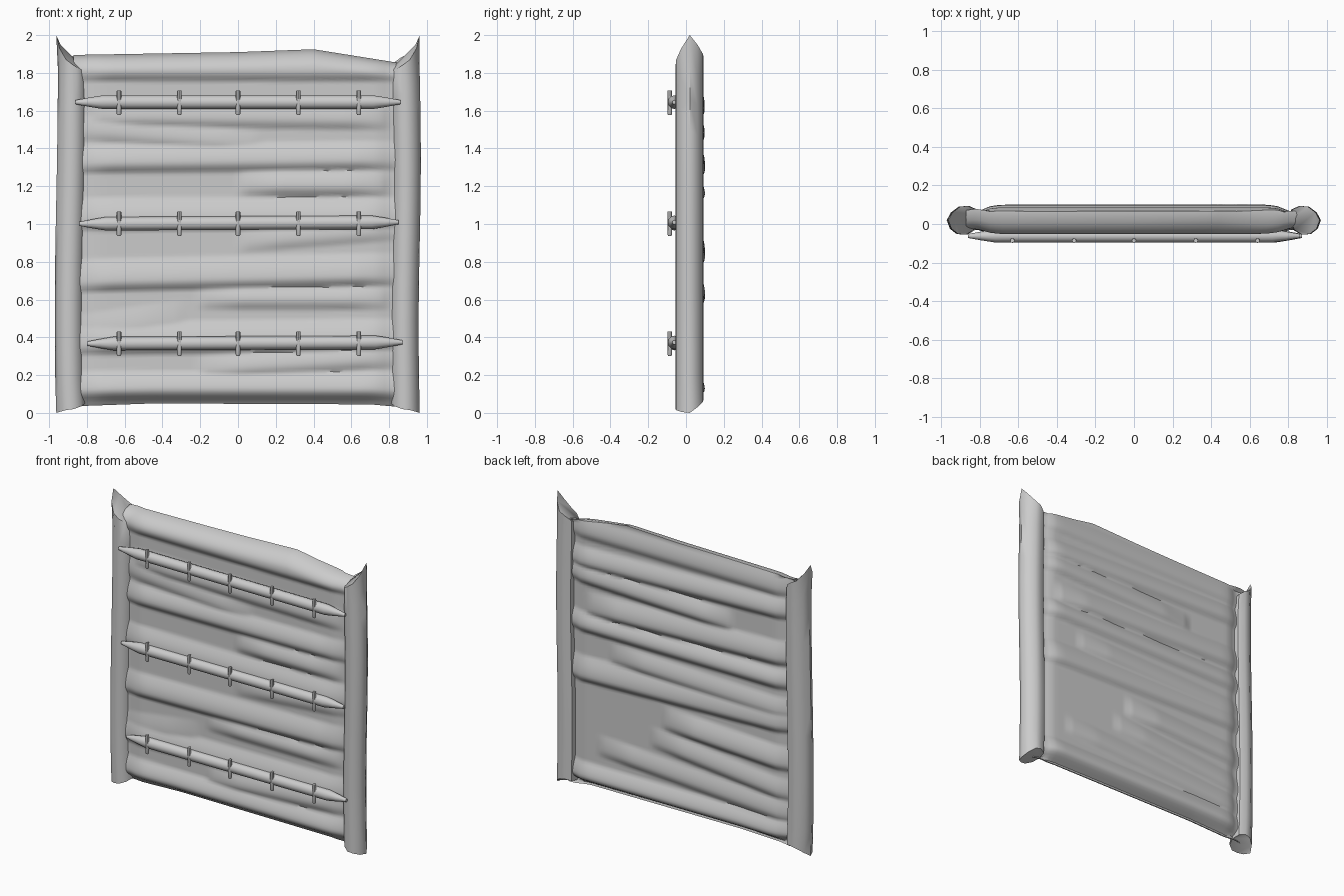
import bpy, bmesh, math

if "Cube" in bpy.data.objects:
    bpy.data.objects.remove(bpy.data.objects["Cube"])

grey = bpy.data.materials.new("plain grey")
grey.diffuse_color = (0.6, 0.6, 0.6, 1)
grey.use_nodes = True
grey.node_tree.nodes["Principled BSDF"].inputs["Base Color"].default_value = grey.diffuse_color


def finish(name, bm, angle=40):
    bmesh.ops.recalc_face_normals(bm, faces=bm.faces)
    me = bpy.data.meshes.new(name)
    bm.to_mesh(me)
    bm.free()
    me.materials.append(grey)
    ob = bpy.data.objects.new(name, me)
    bpy.context.collection.objects.link(ob)
    bpy.context.view_layer.objects.active = ob
    ob.select_set(True)
    bpy.ops.object.shade_smooth_by_angle(angle=math.radians(angle))
    ob.select_set(False)
    return ob


def lerp_table(table, v):
    for (a, p), (b, q) in zip(table, table[1:]):
        if v <= b:
            return p + (q - p) * max(0, v - a) / (b - a)
    return table[-1][1]


def loft(rings, name, angle=40, caps=True):
    bm = bmesh.new()
    vs = [[bm.verts.new(p) for p in r] for r in rings]
    n = len(vs[0])
    for a, b in zip(vs, vs[1:]):
        for i in range(n):
            j = (i + 1) % n
            bm.faces.new((a[i], a[j], b[j], b[i]))
    if caps:
        for r in (vs[0], vs[-1]):
            bmesh.ops.triangulate(bm, faces=[bm.faces.new(r)])
    return finish(name, bm, angle)


# Creased panel: each fold is (z, slope, x start, x end, height above, amount)
FRONT = [(1.81, 0.0, -.9, .9, .10, .030), (1.56, -.01, -.75, .8, .10, .022),
         (1.43, -.08, -.9, .1, .08, .015), (1.33, .01, -.9, .85, .10, .032),
         (1.20, 0.0, .0, .8, .09, .028), (1.02, 0.0, -.9, .9, .12, .035),
         (.90, .08, 0, .9, .08, .015), (.71, .02, -.9, .85, .12, .034),
         (.60, 0, -.2, .8, .07, .022), (.52, .14, -.9, -.3, .12, .016),
         (.37, .01, -.9, .9, .12, .034), (.24, .06, -.2, .85, .08, .020),
         (.12, 0, -.9, .9, .10, .034)]
BACK = [(1.80, 0, -.9, .9, .10, .020), (1.62, -.03, -.9, .9, .10, .032),
        (1.47, .03, -.4, .9, .10, .032), (1.30, -.03, -.9, .7, .12, .034),
        (1.16, 0, -.9, .9, .09, .034), (.98, .03, -.9, .5, .10, .026),
        (.84, -.03, -.9, .9, .13, .034), (.64, .05, -.9, .1, .12, .034),
        (.48, .10, -.9, .2, .10, .024), (.30, .06, -.9, .6, .10, .022),
        (.12, 0, -.9, .9, .10, .034)]


def fold(x, z, folds):
    best = 0
    for zc, slope, x0, x1, h, amt in folds:
        d = z - zc - slope * x
        w = h if d > 0 else .055                  # long above, steep below
        t = max(0, 1 - abs(d) / w)
        edge = max(0, min(1, (x - x0) / .22, (x1 - x) / .22))
        best = max(best, amt * math.sin(t * math.pi / 2) * (.35 + .65 * edge if edge else 0))
    return best


TOP = [(-.87, 1.895), (0, 1.91), (.4, 1.925), (.87, 1.85)]
BOTTOM = [(-.87, .035), (-.45, .05), (.7, .045), (.87, .03)]
NX, NZ = 56, 130
rings = []
for i in range(NX + 1):
    x = -.87 + 1.74 * i / NX
    top, bot = lerp_table(TOP, x), lerp_table(BOTTOM, x)
    gutter = .025 * max(0, 1 - abs(abs(x) - .82) / .08)
    front, back = [], []
    for k in range(NZ + 1):
        z = bot + (top - bot) * k / NZ
        up = max(0, 1 - (top - z) / .09)
        lo = max(0, 1 - (z - bot) / .09)
        yf = -.022 - fold(x, z, FRONT) + gutter * .6
        yf += .085 * (1 - math.sqrt(1 - up * up * .999)) + .04 * lo ** 2
        yb = .066 + fold(x, z, BACK) - gutter - .06 * lo ** 2
        front.append((x, yf, z))
        back.append((x, max(yb, yf + .008), z))
    rings.append(front + back[::-1])
loft(rings, "creased_panel", 50)

# Side posts: (distance out, y, top z, bottom z) around the section
SECTION = [(.962, .02, 2.0, 0.0), (.945, -.025, 1.93, .005), (.91, -.052, 1.87, .015),
           (.87, -.055, 1.84, .02), (.83, -.03, 1.815, .035), (.81, .02, 1.82, .05),
           (.82, .075, 1.85, .06), (.86, .093, 1.88, .07), (.90, .09, 1.90, .06),
           (.94, .06, 1.95, .03)]
for side, name in ((-1, "left_post"), (1, "right_post")):
    rings = []
    for k in range(13):
        t = k / 12
        sway = (.008 * math.sin(t * 5 + .3) if side < 0 else -.006 * math.sin(t * 7))
        rings.append([(side * (u + (sway if 0 < k < 12 else 0)), y, lo + (hi - lo) * t)
                      for u, y, hi, lo in SECTION])
    loft(rings, name, 50)

# Horizontal rails with tapering ends, each held by short upright pegs
for n, (zc, x0, x1, tilt) in enumerate(((1.645, -.86, .86, 0), (1.005, -.84, .85, .005),
                                        (.37, -.80, .87, .004))):
    rings = []
    for k in range(25):
        t = k / 24
        x = x0 + (x1 - x0) * t
        r = .036 * min(1, .3 + min(t, 1 - t) * 9)
        rings.append([(x, -.062 + r * .95 * math.cos(a), zc + tilt * x + r * math.sin(a))
                      for a in [math.tau * s / 12 for s in range(12)]])
    loft(rings, f"rail_{n + 1}", 50)
    for m, x in enumerate((-.63, -.31, 0, .32, .64)):
        rings = [[(x + r * math.cos(math.tau * s / 8), -.086 + r * math.sin(math.tau * s / 8), zc + dz)
                  for s in range(8)]
                 for dz, r in ((-.068, .008), (-.062, .012), (.058, .012), (.062, .011))]
        loft(rings, f"peg_{n + 1}_{m + 1}", 40)
